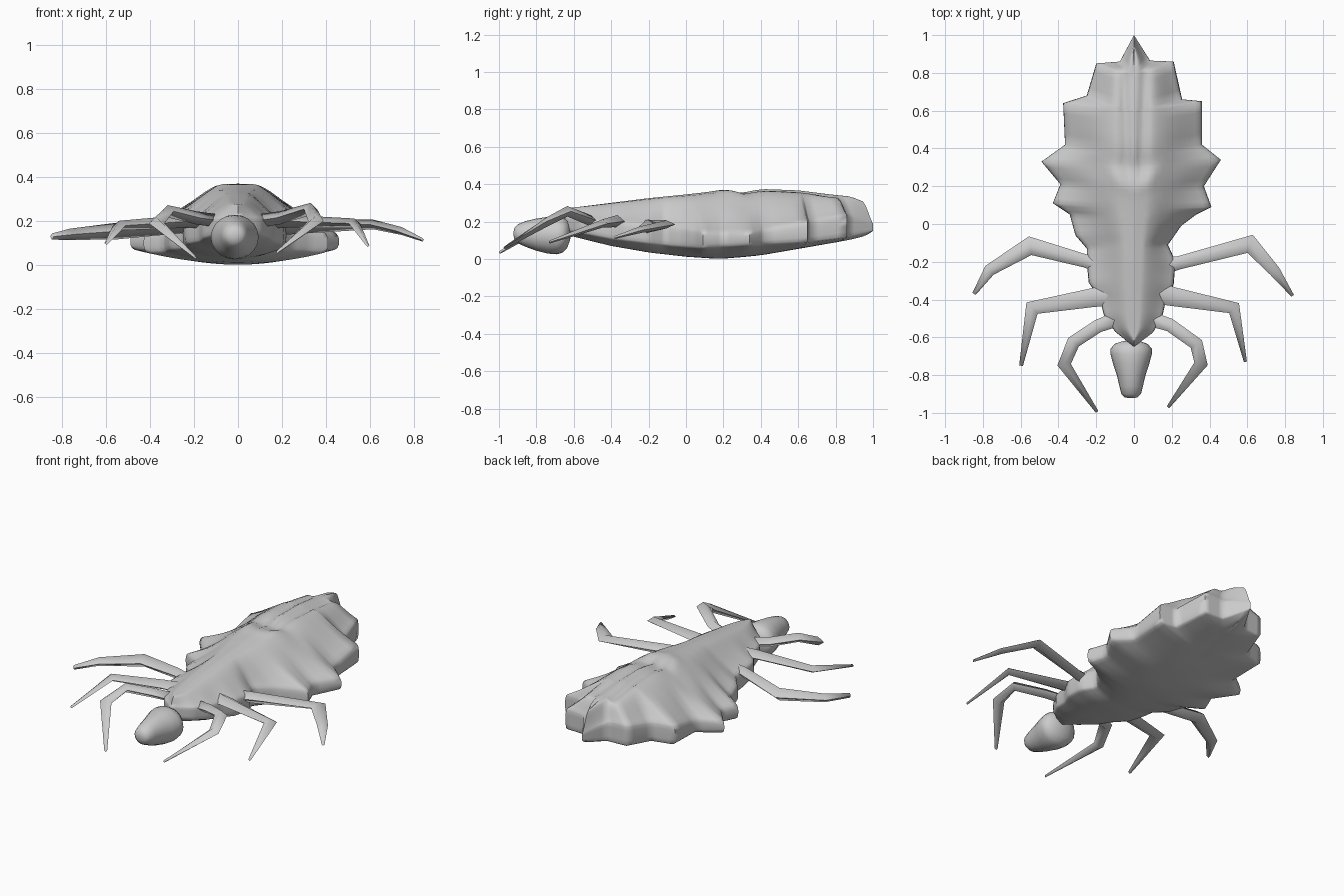
import bpy, bmesh, math
from mathutils import Vector

if "Cube" in bpy.data.objects:
    bpy.data.objects.remove(bpy.data.objects["Cube"])

shell = bpy.data.materials.new("shell_grey")
shell.diffuse_color = (0.6, 0.6, 0.6, 1)
shell.use_nodes = True
shell.node_tree.nodes["Principled BSDF"].inputs["Base Color"].default_value = shell.diffuse_color


def lerp_table(table, v):
    """Linear lookup in a list of (key, value...) rows."""
    if v <= table[0][0]:
        return table[0][1:]
    for a, b in zip(table, table[1:]):
        if v <= b[0]:
            k = (v - a[0]) / (b[0] - a[0])
            return [p + (q - p) * k for p, q in zip(a[1:], b[1:])]
    return table[-1][1:]


def finish(name, bm, angle):
    bmesh.ops.remove_doubles(bm, verts=bm.verts, dist=0.0008)
    bmesh.ops.recalc_face_normals(bm, faces=bm.faces)
    me = bpy.data.meshes.new(name)
    bm.to_mesh(me)
    bm.free()
    me.materials.append(shell)
    ob = bpy.data.objects.new(name, me)
    bpy.context.collection.objects.link(ob)
    bpy.ops.object.select_all(action='DESELECT')
    ob.select_set(True)
    bpy.context.view_layer.objects.active = ob
    bpy.ops.object.shade_smooth_by_angle(angle=math.radians(angle))
    return ob


def skin(bm, rings, closed=True, caps=False):
    """Quads between consecutive rings of points."""
    vs = [[bm.verts.new(p) for p in r] for r in rings]
    n = len(vs[0])
    for a, b in zip(vs, vs[1:]):
        for i in range(n if closed else n - 1):
            j = (i + 1) % n
            bm.faces.new((a[i], a[j], b[j], b[i]))
    if caps:
        bm.faces.new(vs[0])
        bm.faces.new(vs[-1])


# --- body: scalloped outline as (right x, right y, left x, left y)
OUTLINE = [
    (0, -.65, 0, -.65), (.10, -.575, -.10, -.57), (.15, -.49, -.16, -.48),
    (.17, -.40, -.18, -.40), (.21, -.32, -.24, -.31), (.22, -.20, -.25, -.20),
    (.18, -.11, -.25, -.13), (.25, -.01, -.31, -.06), (.33, .05, -.34, .05),
    (.41, .09, -.43, .11), (.37, .20, -.39, .21), (.46, .34, -.49, .33),
    (.36, .42, -.365, .42), (.36, .65, -.375, .64), (.255, .66, -.25, .68),
    (.21, .86, -.20, .85), (.085, .865, -.075, .86), (0, 1.0, 0, 1.0)]
# y, rim bottom, rim top
RIM = [(-.65, .16, .22), (-.4, .11, .20), (-.15, .08, .18), (.1, .06, .14),
       (.34, .075, .14), (.65, .09, .20), (.86, .115, .235), (1, .15, .19)]
# y, belly height, back height along the middle
SPINE = [(-.6, .12, .275), (-.4, .07, .30), (-.2, .035, .325), (0, .012, .345),
         (.15, .002, .362), (.2, .002, .368), (.3, .01, .355), (.4, .02, .375),
         (.6, .055, .367), (.85, .10, .335), (.93, .12, .30)]
# y, width of the back without the scallops
ENVELOPE = [(-.65, .07), (-.5, .155), (-.3, .21), (-.1, .24), (.1, .37),
            (.3, .42), (.5, .40), (.7, .34), (.86, .26), (1, .16)]
# share of the way to the middle, share of the back height
DOME = [(0, 0), (.08, .08), (.25, .29), (.4, .50), (.5, .64), (.65, .84), (.78, .96), (1, 1)]

cols = []
SUB = 4
for a, b in zip(OUTLINE, OUTLINE[1:]):
    for s in range(SUB):
        cols.append([p + (q - p) * s / SUB for p, q in zip(a, b)])
cols.append(list(OUTLINE[-1]))
STEPS = [0, .04, .1, .18, .26, .34, .42, .5, .58, .66, .72, .78, .84, .9, .95, 1]


def section(c, side):
    """Strip from the belly middle, round the rim, to the back middle."""
    x, y = (c[0], c[1]) if side > 0 else (c[2], c[3])
    ys = -.6 + ((c[1] + c[3]) / 2 + .65) / 1.65 * 1.5
    lo, hi = lerp_table(RIM, y)
    low, top = [], []
    for t in STEPS:
        px, py = x * (1 - t), y + (ys - y) * t
        belly, back = lerp_table(SPINE, ys)
        low.append((px, py, lo + (belly - lo) * (1 - (1 - t) ** 2)))
        # scallops at the rim fade into one smooth dome
        k = min(1, t / .75)
        k = k * k * (3 - 2 * k)
        inner = max(0, 1 - abs(px) / lerp_table(ENVELOPE, py)[0])
        rise = lerp_table(DOME, t)[0] * (1 - k) + lerp_table(DOME, inner)[0] * k
        z = hi + (back - hi) * rise
        # lengthwise grooves in the rear, swollen folds at their front end
        rear = min(1, max(0, (py - .2) / .15)) * min(1, max(0, (.95 - py) / .2))
        z -= .018 * rear * math.exp(-((abs(px) - .035 - .04 * (py - .2)) / .025) ** 2)
        fold = .18 + abs(px) * .8
        z += .012 * math.exp(-((py - fold) / .05) ** 2) * math.exp(-((abs(px) - .09) / .07) ** 2)
        top.append((px, py, z))
    # rounded rim
    thick = hi - lo
    low[0] = (x * .985, y, lo + thick * .05)
    top[0] = (x * .985, y, hi - thick * .05)
    rim = [(x * .997, y, lo + thick * .25), (x, y, lo + thick * .5), (x * .997, y, lo + thick * .75)]
    return low[::-1] + rim + top


bm = bmesh.new()
for side in (1, -1):
    skin(bm, [section(c, side) for c in cols], closed=False)
bmesh.ops.dissolve_degenerate(bm, dist=0.0005, edges=bm.edges)
finish("body", bm, 75)

# --- head: pear shape, (y, half width, half height, centre z)
HEAD = [(-.922, .012, .010, .135), (-.917, .035, .032, .135), (-.90, .052, .050, .135),
        (-.86, .062, .068, .134), (-.80, .076, .086, .130), (-.74, .096, .098, .127),
        (-.69, .109, .102, .127), (-.66, .109, .095, .129), (-.635, .088, .075, .135),
        (-.62, .045, .04, .14), (-.615, .01, .01, .14)]
bm = bmesh.new()
N = 20
skin(bm, [[(-.015 + w * math.cos(i * math.tau / N), y, z + h * math.sin(i * math.tau / N))
           for i in range(N)] for y, w, h, z in HEAD], caps=True)
finish("head", bm, 60)


# --- legs: four-sided tapered sweeps, points are (x, y, z, half width, half height)
def leg(name, pts):
    rings = []
    for i, (x, y, z, w, h) in enumerate(pts):
        p = Vector((x, y))
        d = Vector((0, 0))
        if i:
            d += (p - Vector(pts[i - 1][:2])).normalized()
        if i < len(pts) - 1:
            d += (Vector(pts[i + 1][:2]) - p).normalized()
        d.normalize()
        n = Vector((-d.y, d.x)) * w
        rings.append([(x + n.x, y + n.y, z), (x, y, z + h),
                      (x - n.x, y - n.y, z), (x, y, z - h)])
    bm = bmesh.new()
    skin(bm, rings, caps=True)
    finish(name, bm, 85)


leg("front_leg_right", [(.08, -.50, .20, .04, .03), (.19, -.535, .215, .035, .03),
                        (.33, -.635, .255, .036, .028), (.355, -.74, .20, .036, .026),
                        (.18, -.97, .06, .008, .008)])
leg("front_leg_left", [(-.08, -.50, .20, .04, .03), (-.19, -.54, .215, .035, .03),
                       (-.32, -.625, .245, .036, .028), (-.37, -.745, .19, .036, .026),
                       (-.195, -.995, .035, .008, .008)])
leg("middle_leg_right", [(.10, -.36, .20, .06, .035), (.21, -.385, .20, .05, .03),
                         (.53, -.445, .19, .037, .022), (.59, -.73, .09, .008, .008)])
leg("middle_leg_left", [(-.10, -.37, .20, .06, .035), (-.22, -.39, .20, .05, .03),
                        (-.54, -.445, .18, .042, .022), (-.598, -.75, .10, .010, .008)])
leg("hind_leg_right", [(.12, -.23, .17, .05, .035), (.24, -.205, .175, .035, .035),
                       (.615, -.105, .185, .05, .022), (.745, -.25, .155, .03, .018),
                       (.84, -.38, .115, .008, .008)])
leg("hind_leg_left", [(-.12, -.23, .17, .05, .035), (-.26, -.195, .18, .035, .035),
                      (-.55, -.115, .155, .05, .038), (-.765, -.245, .14, .032, .026),
                      (-.847, -.37, .13, .010, .014)])
